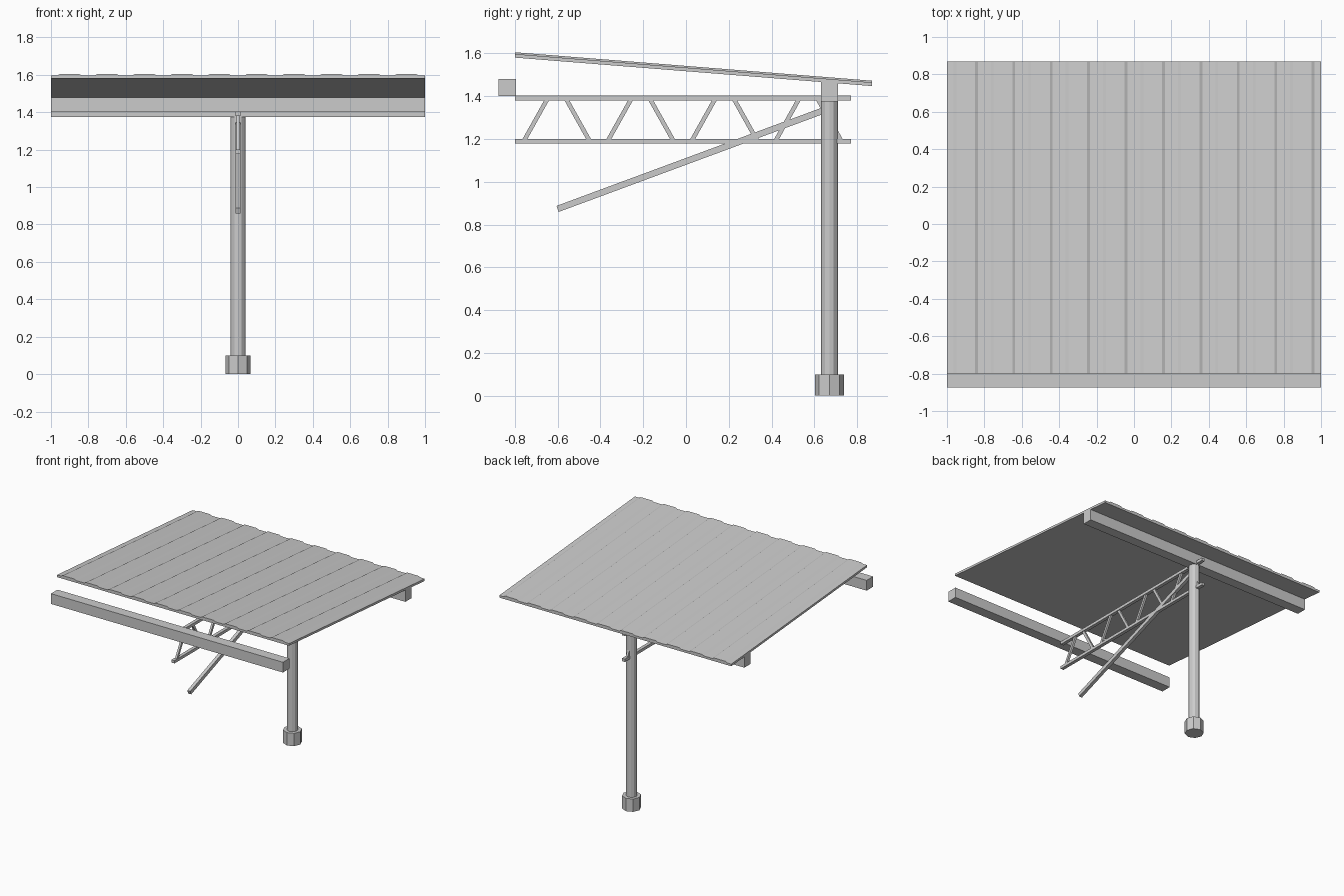
import bpy, bmesh, math
from mathutils import Vector

if "Cube" in bpy.data.objects:
    bpy.data.objects.remove(bpy.data.objects["Cube"])

steel = bpy.data.materials.new("light grey steel")
steel.diffuse_color = (0.6, 0.6, 0.6, 1)
steel.use_nodes = True
steel.node_tree.nodes["Principled BSDF"].inputs["Base Color"].default_value = steel.diffuse_color


def add_object(name, bm):
    bmesh.ops.recalc_face_normals(bm, faces=bm.faces)
    mesh = bpy.data.meshes.new(name)
    bm.to_mesh(mesh)
    bm.free()
    mesh.materials.append(steel)
    obj = bpy.data.objects.new(name, mesh)
    bpy.context.collection.objects.link(obj)
    return obj


def box(name, x, y, z):
    bm = bmesh.new()
    bmesh.ops.create_cube(bm, size=1)
    for v in bm.verts:
        v.co = Vector([(r[0] + r[1]) / 2 + c * (r[1] - r[0])
                       for c, r in zip(v.co, (x, y, z))])
    return add_object(name, bm)


def bar(name, start, end, width, depth):
    """Square-ended bar in the plane x = 0, between two (y, z) points."""
    a, b = Vector((0, *start)), Vector((0, *end))
    d = (b - a).normalized()
    n = Vector((0, -d.z, d.y))
    bm = bmesh.new()
    bmesh.ops.create_cube(bm, size=1)
    for v in bm.verts:
        x, s, t = v.co
        v.co = (a + b) / 2 + (b - a) * s + n * t * depth + Vector((x * width, 0, 0))
    return add_object(name, bm)


def post(name, radius, z0, z1, sides):
    bm = bmesh.new()
    bmesh.ops.create_cone(bm, cap_ends=True, segments=sides, radius1=radius,
                          radius2=radius, depth=z1 - z0)
    bmesh.ops.translate(bm, verts=bm.verts, vec=(0, 0.67, (z0 + z1) / 2))
    return add_object(name, bm)


# Ribbed roof sheet: trapezoid ribs on top, flat underside, falling to the back
ribs, pitch, rise = 10, 0.2, 0.008
profile = [(-1, 0)]
for i in range(ribs):
    x = -1 + i * pitch
    profile += [(x + 0.035, 0), (x + 0.05, rise), (x + 0.15, rise), (x + 0.165, 0)]
profile += [(1, 0), (1, -0.017), (-1, -0.017)]
bm = bmesh.new()
ends = [[bm.verts.new((x, y, z + h)) for x, h in profile]
        for y, z in ((-0.8, 1.597), (0.87, 1.464))]
bm.faces.new(ends[0])
bm.faces.new(ends[1])
for i in range(len(profile)):
    j = (i + 1) % len(profile)
    bm.faces.new((ends[0][i], ends[0][j], ends[1][j], ends[1][i]))
add_object("roof_sheet", bm)

# Cross beams
box("front_beam", (-1, 1), (-0.875, -0.795), (1.4, 1.48))
box("rear_beam", (-1, 1), (0.632, 0.71), (1.375, 1.474))

# Column on its footing
post("column", 0.04, 0.05, 1.38, 12)
post("footing", 0.068, 0, 0.1, 8)

# Cantilever truss
box("truss_top_chord", (-0.013, 0.013), (-0.8, 0.77), (1.38, 1.402))
box("truss_bottom_chord", (-0.013, 0.013), (-0.8, 0.77), (1.178, 1.2))
for i in range(8):
    y = -0.702 + 0.196 * i
    lean = 0.056 if i % 2 == 0 else -0.056
    bar("truss_web", (y - lean, 1.19), (y + lean, 1.39), 0.016, 0.02)

# Sloping brace
bar("brace", (-0.6, 0.873), (0.67, 1.343), 0.026, 0.03)
